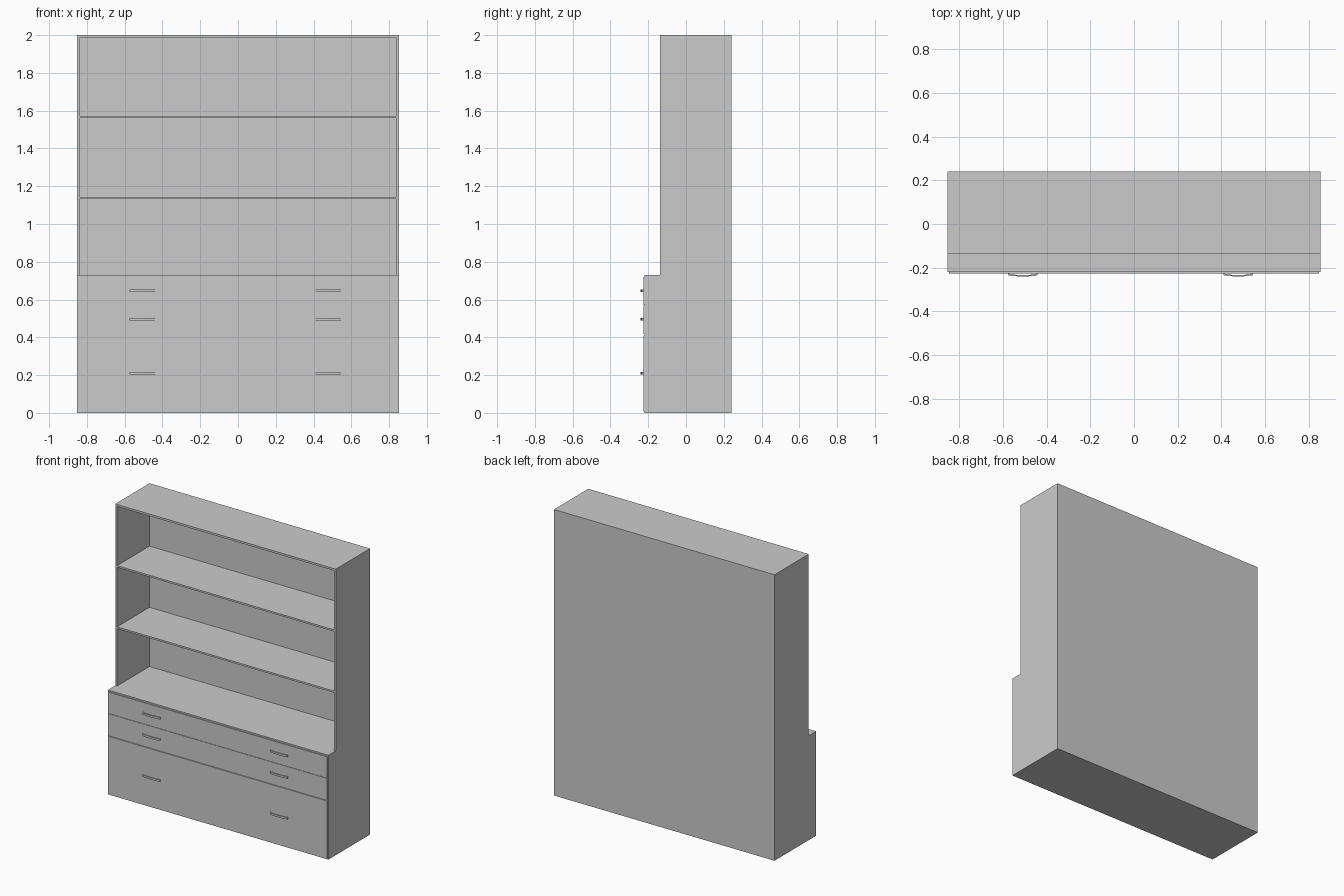
import bpy, bmesh, math

if "Cube" in bpy.data.objects:
    bpy.data.objects.remove(bpy.data.objects["Cube"])

W = 0.853          # half width
BACK = 0.24        # rear plane
BASE_FRONT = -0.219
TOP_FRONT = -0.138
BASE_H = 0.73
T = 0.014          # board thickness


def box(name, x0, x1, y0, y1, z0, z1):
    bm = bmesh.new()
    bmesh.ops.create_cube(bm, size=1)
    for v in bm.verts:
        v.co.x = x1 if v.co.x > 0 else x0
        v.co.y = y1 if v.co.y > 0 else y0
        v.co.z = z1 if v.co.z > 0 else z0
    return add(name, bm)


def add(name, bm):
    bmesh.ops.recalc_face_normals(bm, faces=bm.faces)
    me = bpy.data.meshes.new(name)
    bm.to_mesh(me)
    bm.free()
    ob = bpy.data.objects.new(name, me)
    bpy.context.collection.objects.link(ob)
    return ob


def handle(name, cx, z):
    # bow handle: closed outline in plan, extruded upward
    hw, h, t = 0.0675, 0.013, 0.006
    y0, y1, bow = -0.224, -0.234, 0.006
    n = 10
    outer, inner = [(-hw, y0)], [(-hw + t, y0)]
    for i in range(n + 1):
        u = -1 + 2 * i / n
        d = bow * (1 - u * u)
        outer.append((u * hw, y1 - d))
        inner.append((u * (hw - t), y1 - d + t))
    outer.append((hw, y0))
    inner.append((hw - t, y0))
    bm = bmesh.new()
    rings = [[[bm.verts.new((cx + x, y, z + s * h / 2)) for x, y in line]
              for line in (outer, inner)] for s in (-1, 1)]
    (ob, ib), (ot, it) = rings
    for i in range(len(outer) - 1):
        for a, b in ((ob, ib), (ot, it), (ob, ot), (ib, it)):
            bm.faces.new((a[i], a[i + 1], b[i + 1], b[i]))
    for i in (0, -1):
        bm.faces.new((ob[i], ot[i], it[i], ib[i]))
    return add(name, bm)


# base cabinet carcass
for side, a, b in (("left", -W, -W + T), ("right", W - T, W)):
    box(f"base_side_{side}", a, b, BASE_FRONT, BACK, 0, BASE_H - T)
    # bookcase sides standing on the base
    box(f"bookcase_side_{side}", a, b, TOP_FRONT, BACK, BASE_H, 2.0)
box("base_bottom", -W + T, W - T, BASE_FRONT, BACK, 0, T)
box("base_back", -W + T, W - T, BACK - T, BACK, T, BASE_H - T)
box("base_top", -W, W, BASE_FRONT, BACK, BASE_H - T, BASE_H)
box("drawer_rail", -W + T, W - T, BASE_FRONT, BASE_FRONT + 0.1, 0.405, 0.42)
box("upper_drawer_rail", -W + T, W - T, BASE_FRONT, BASE_FRONT + 0.1, 0.562, 0.577)

# bookcase top, back and shelves
box("bookcase_top", -W + T, W - T, TOP_FRONT, BACK, 2 - T, 2.0)
box("bookcase_back", -W + T, W - T, BACK - 0.02, BACK, BASE_H, 2 - T)
for i, z in enumerate((1.138, 1.566)):
    box(f"shelf_{i + 1}", -W + T, W - T, TOP_FRONT, BACK - 0.02, z - 0.006, z + 0.006)

# drawer fronts with a pair of handles each
drawers = ((0.007, 0.411, 0.21), (0.418, 0.569, 0.496), (0.571, 0.72, 0.646))
for i, (z0, z1, hz) in enumerate(drawers):
    box(f"drawer_front_{i + 1}", -W + 0.006, W - 0.006, -0.226, BASE_FRONT, z0, z1)
    for side, cx in (("left", -0.508), ("right", 0.477)):
        handle(f"drawer_{i + 1}_handle_{side}", cx, hz)
